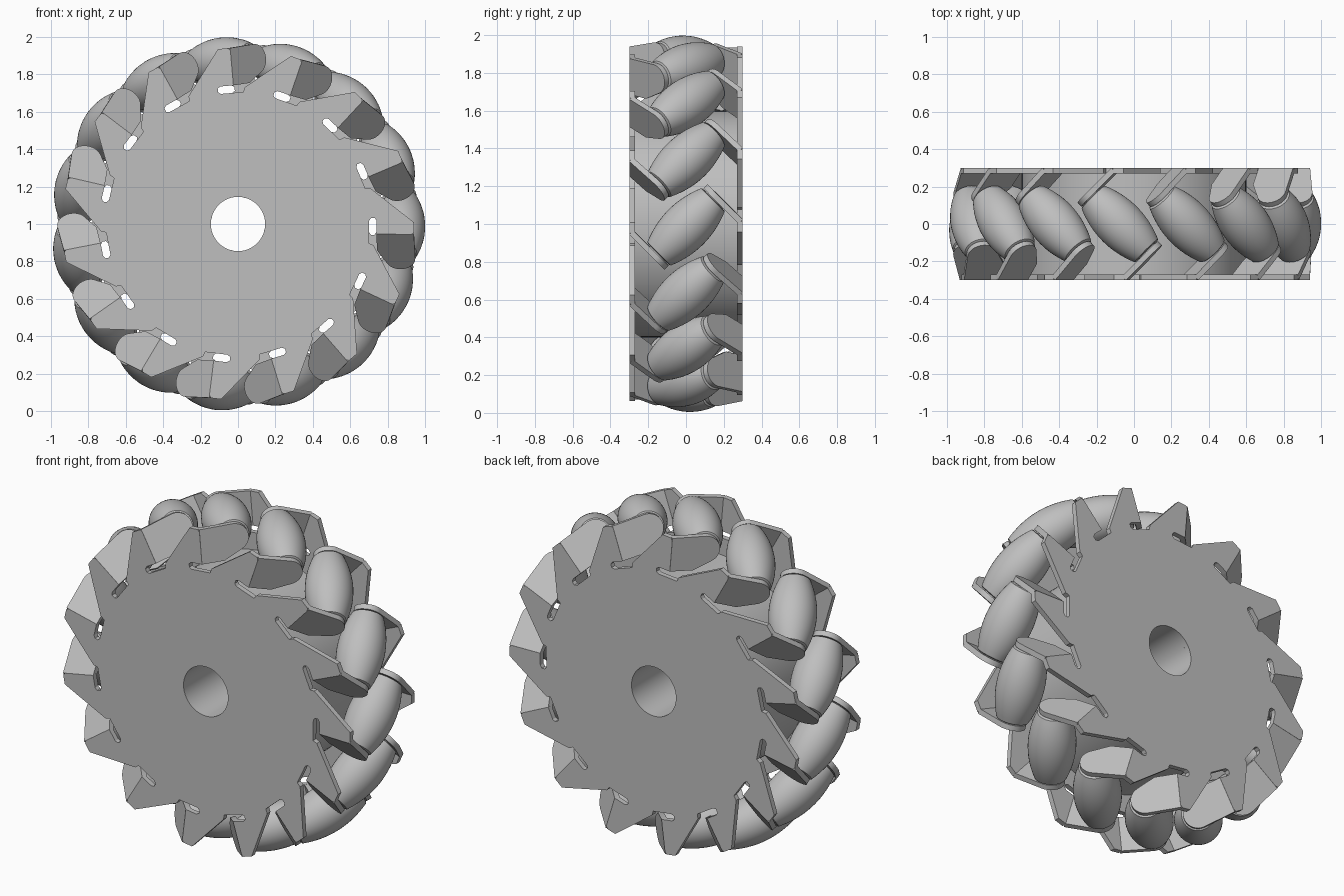
import bpy, bmesh, math
from mathutils import Matrix, Vector

cube = bpy.data.objects.get("Cube")
if cube:
    bpy.data.objects.remove(cube, do_unlink=True)

COUNT = 15                 # rollers around the wheel
BASE = math.radians(-1)    # angle of the first roller
STEP = math.tau / COUNT
AXLE_R = 0.87              # roller axis distance from wheel axis
HALF = 0.205               # roller half length
BORE = 0.145
FACE, THICK = 0.30, 0.03   # plate outer face and sheet thickness

grey = bpy.data.materials.new("metal grey")
grey.use_nodes = True
grey.diffuse_color = (0.52, 0.52, 0.52, 1)
grey.node_tree.nodes["Principled BSDF"].inputs["Base Color"].default_value = grey.diffuse_color


def rot(deg, axis):
    return Matrix.Rotation(math.radians(deg), 4, axis)


# Wheel frame: local z points to the front, local x is radial
WHEEL = Matrix.Translation((0, 0, 1)) @ rot(90, 'X')


def finish(bm, name, smooth=True):
    bmesh.ops.recalc_face_normals(bm, faces=bm.faces)
    me = bpy.data.meshes.new(name)
    bm.to_mesh(me)
    bm.free()
    me.materials.append(grey)
    if smooth:
        me.shade_smooth()
        me.set_sharp_from_angle(angle=math.radians(30))
    return me


def place(name, me, matrix):
    ob = bpy.data.objects.new(name, me)
    bpy.context.collection.objects.link(ob)
    ob.matrix_world = matrix
    return ob


def lathe(name, profile, sides, closed=False):
    """Spin (radius, height) points about local z."""
    bm = bmesh.new()
    vs = [bm.verts.new((r, 0, z)) for r, z in profile]
    pairs = list(zip(vs, vs[1:])) + ([(vs[-1], vs[0])] if closed else [])
    es = [bm.edges.new(p) for p in pairs]
    bmesh.ops.spin(bm, geom=vs + es, cent=(0, 0, 0), axis=(0, 0, 1),
                   angle=math.tau, steps=sides, use_duplicate=False)
    bmesh.ops.remove_doubles(bm, verts=bm.verts, dist=1e-5)
    return finish(bm, name)


def sheet(name, loops, z0, z1):
    """Fill flat outlines (later ones are holes) and thicken them."""
    bm = bmesh.new()
    edges = []
    for loop in loops:
        vs = [bm.verts.new((x, y, z0)) for x, y in loop]
        edges += [bm.edges.new((vs[i - 1], vs[i])) for i in range(len(vs))]
    bmesh.ops.triangle_fill(bm, edges=edges, use_beauty=True, normal=(0, 0, 1))
    ext = bmesh.ops.extrude_face_region(bm, geom=bm.faces[:])
    top = [v for v in ext["geom"] if isinstance(v, bmesh.types.BMVert)]
    bmesh.ops.translate(bm, verts=top, vec=(0, 0, z1 - z0))
    return finish(bm, name)


def turn(point, angle):
    c, s = math.cos(angle), math.sin(angle)
    return point[0] * c - point[1] * s, point[0] * s + point[1] * c


# Saw-toothed side plate: one tooth with its relief slot, as (radius, tangent)
tooth = [(0.725, -0.10), (0.70, -0.09), (0.70, 0.03), (0.71, 0.045), (0.73, 0.045),
         (0.74, 0.03), (0.74, -0.04), (0.925, -0.04), (0.94, -0.03), (0.94, 0.025)]
outline = [turn(p, BASE + i * STEP) for i in range(COUNT) for p in tooth]
hole = [turn((BORE, 0), i * math.tau / 48) for i in range(48)]
plate = sheet("side_plate", [outline, hole], FACE - THICK, FACE)
place("front_plate", plate, WHEEL)
flip = Matrix.Rotation(BASE, 4, 'Z') @ rot(180, 'X') @ Matrix.Rotation(-BASE, 4, 'Z')
place("back_plate", plate, WHEEL @ flip)

# Hub drum with bore
w = FACE - THICK
place("hub_drum", lathe("hub_drum", [(BORE, -w), (0.6, -w), (0.6, w), (BORE, w)], 96, True), WHEEL)

# Barrel roller
profile = [(0, -HALF), (0.08, -HALF)]
for i in range(17):
    k = i / 8 - 1
    profile.append((0.13 - 0.042 * k * k, k * (HALF - 0.004)))
profile += [(0.08, HALF), (0, HALF)]
roller = lathe("roller", profile, 40)

# Axle pin joining the roller to its tabs
pin = lathe("axle_pin", [(0, -0.22), (0.06, -0.22), (0.06, 0.22), (0, 0.22)], 24)

# Bent tab: straight fold edge running to a rounded end on the roller axis
arc = [(0.08 * math.cos(t), -0.08 * math.sin(t))
       for t in (math.radians(d) for d in range(0, 151, 10))]
tab = sheet("bent_tab", [[(0.07, 0.184)] + arc + [(-0.125, 0.06), (-0.13, 0.184)]], 0.21, 0.24)

for i in range(COUNT):
    station = WHEEL @ Matrix.Rotation(BASE + i * STEP, 4, 'Z')
    tilt = Matrix.Translation((AXLE_R, 0, 0)) @ rot(45, 'X')
    place(f"roller_{i + 1}", roller, station @ tilt)
    place(f"axle_pin_{i + 1}", pin, station @ tilt)
    place(f"front_tab_{i + 1}", tab, station @ tilt)
    place(f"back_tab_{i + 1}", tab, station @ rot(180, 'X') @ tilt)
